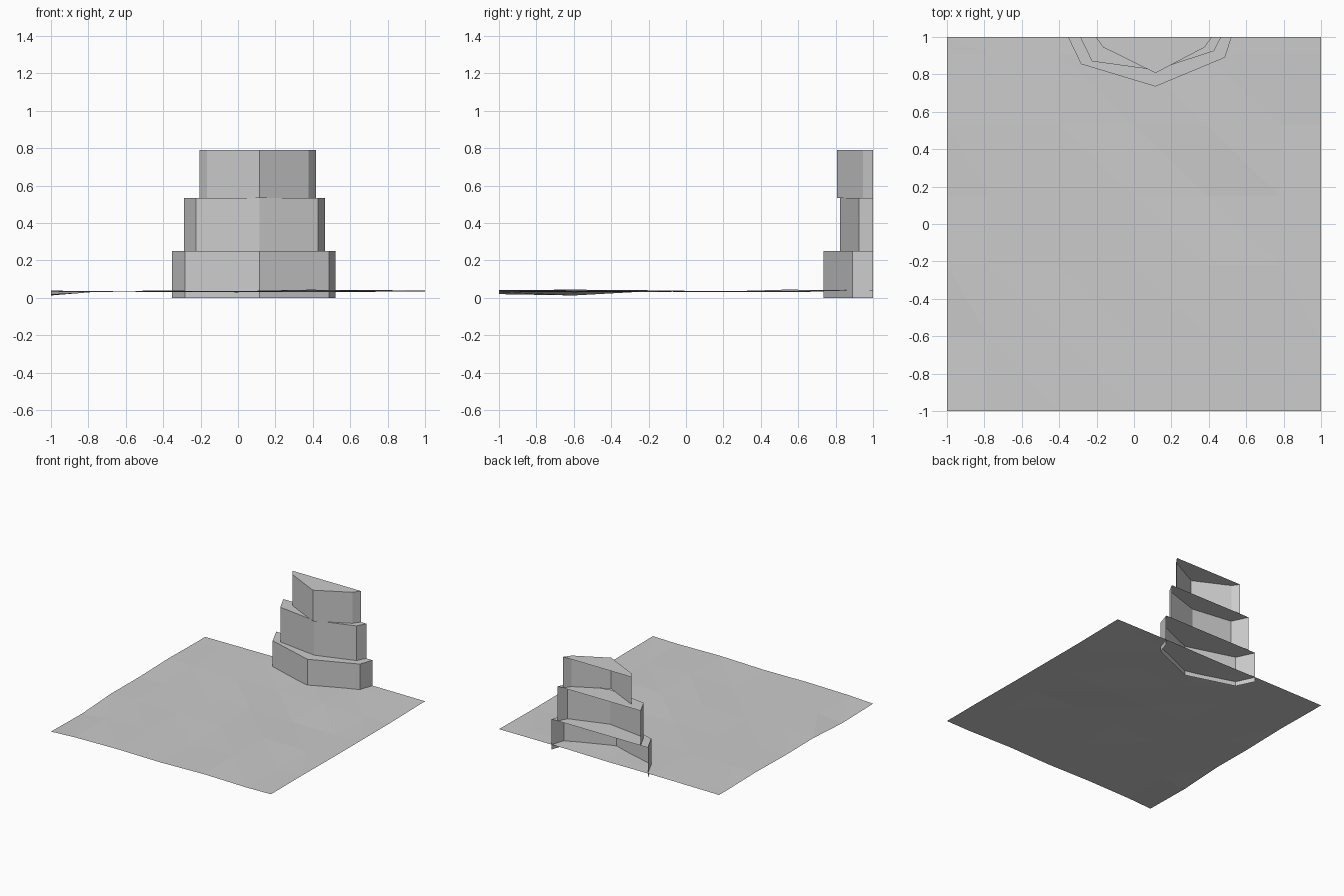
import bpy

if "Cube" in bpy.data.objects:
    bpy.data.objects.remove(bpy.data.objects["Cube"])

# One plain grey for everything
grey = bpy.data.materials.new("stone_grey")
grey.diffuse_color = (0.6, 0.6, 0.6, 1)
grey.use_nodes = True
grey.node_tree.nodes["Principled BSDF"].inputs["Base Color"].default_value = grey.diffuse_color


def add_mesh(name, verts, faces):
    mesh = bpy.data.meshes.new(name)
    mesh.from_pydata(verts, [], faces)
    mesh.materials.append(grey)
    obj = bpy.data.objects.new(name, mesh)
    bpy.context.collection.objects.link(obj)
    return obj


# Ground: a gently uneven sheet, each cell split along the same diagonal
xs = [-1, -0.78, -0.4, 0, 0.39, 0.78, 1]
ys = [-1, -0.6, -0.22, 0.15, 0.53, 0.91, 1]
heights = [  # thousandths, one row per y
    [20, 31, 37, 33, 42, 36, 40],
    [13, 33, 35, 30, 44, 34, 40],
    [34, 35, 32, 36, 41, 37, 36],
    [31, 34, 34, 36, 31, 33, 35],
    [39, 36, 39, 31, 44, 33, 34],
    [33, 36, 39, 36, 41, 40, 39],
    [34, 36, 38, 36, 41, 41, 40],
]
n = len(xs)
verts = [(x, y, heights[j][i] / 1000) for j, y in enumerate(ys) for i, x in enumerate(xs)]
faces = []
for j in range(n - 1):
    for i in range(n - 1):
        a = j * n + i
        b, c, d = a + 1, a + n + 1, a + n
        faces += [(a, b, d), (b, c, d)]
add_mesh("ground", verts, faces)


# Rock tiers: walls and a cap, open at the back and underneath
def tier(name, outline, z0, z1):
    k = len(outline)
    verts = [(x, y, z) for z in (z0, z1) for x, y in outline]
    faces = [(i, i + 1, i + 1 + k, i + k) for i in range(k - 1)]
    faces.append(tuple(range(k, 2 * k)))
    add_mesh(name, verts, faces)


tier("lower_tier", [(-0.353, 1), (-0.283, 0.855), (0.115, 0.735), (0.486, 0.89), (0.522, 1)], 0, 0.25)
tier("middle_tier", [(-0.288, 1), (-0.225, 0.87), (0.115, 0.823), (0.428, 0.925), (0.466, 1)], 0.25, 0.535)
tier("upper_tier", [(-0.205, 1), (-0.165, 0.945), (0.115, 0.807), (0.378, 0.945), (0.417, 1)], 0.535, 0.79)
